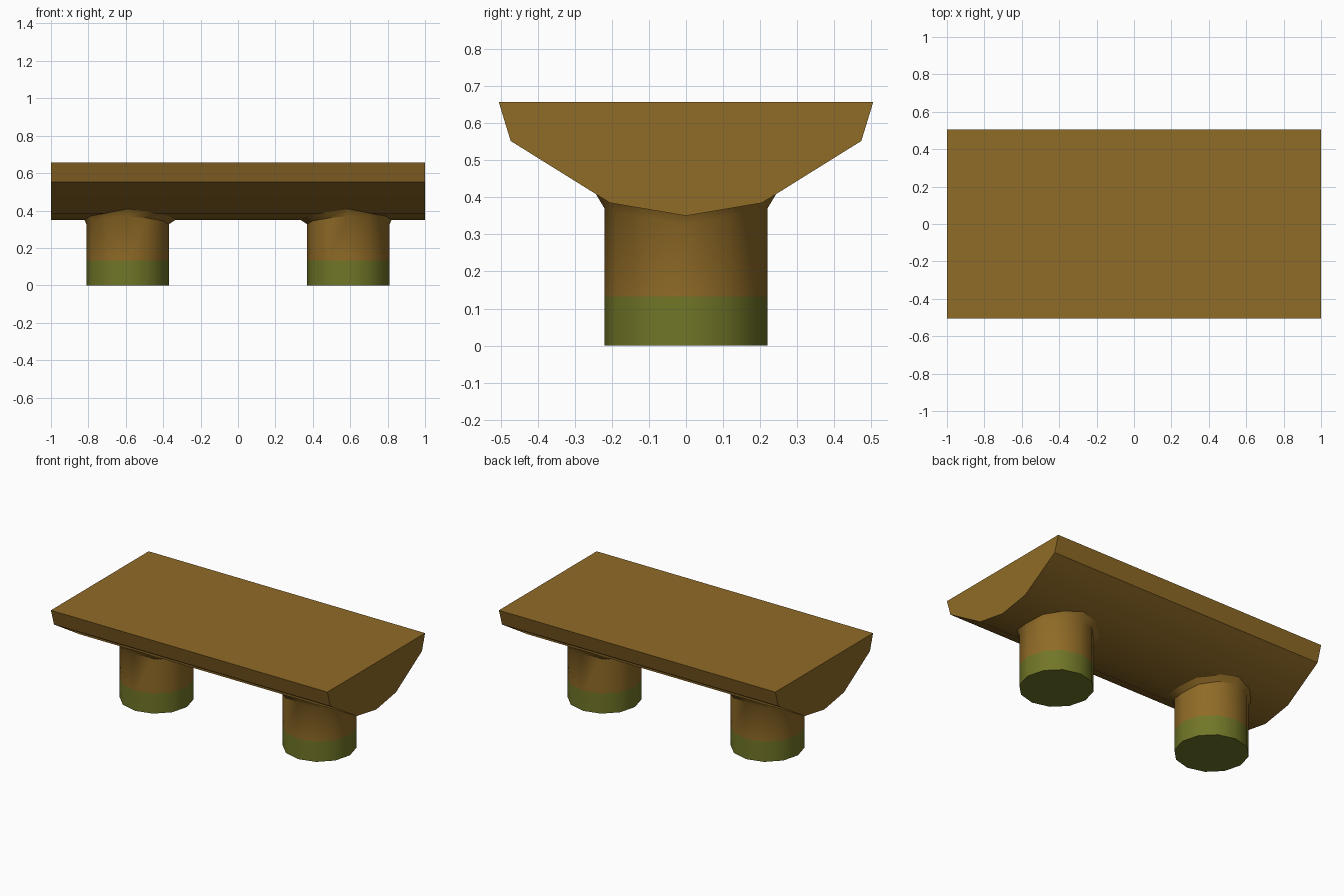
import bpy, bmesh, math

if "Cube" in bpy.data.objects:
    bpy.data.objects.remove(bpy.data.objects["Cube"])


def material(name, rgb):
    m = bpy.data.materials.new(name)
    m.diffuse_color = (*rgb, 1.0)
    m.use_nodes = True
    m.node_tree.nodes["Principled BSDF"].inputs["Base Color"].default_value = m.diffuse_color
    return m


wood = material("brown wood", (0.28, 0.147, 0.02))
moss = material("moss green", (0.165, 0.18, 0.02))


def finish(bm, name, mats):
    bmesh.ops.recalc_face_normals(bm, faces=bm.faces)
    me = bpy.data.meshes.new(name)
    bm.to_mesh(me)
    bm.free()
    ob = bpy.data.objects.new(name, me)
    bpy.context.collection.objects.link(ob)
    for m in mats:
        me.materials.append(m)
    bpy.ops.object.select_all(action='DESELECT')
    ob.select_set(True)
    bpy.context.view_layer.objects.active = ob
    bpy.ops.object.shade_smooth_by_angle(angle=math.radians(35))
    return ob


# Half-log seat: profile swept along x
half = [(0.205, 0.385), (0.473, 0.552), (0.505, 0.657)]
profile = [(-y, z) for y, z in reversed(half)] + [(0, 0.35)] + half
bm = bmesh.new()
end = bm.faces.new([bm.verts.new((-1, y, z)) for y, z in profile])
ext = bmesh.ops.extrude_face_region(bm, geom=[end], use_keep_orig=True)
new = [v for v in ext["geom"] if isinstance(v, bmesh.types.BMVert)]
bmesh.ops.translate(bm, verts=new, vec=(2, 0, 0))
finish(bm, "log_seat", [wood])


def underside(y):
    """Height of the log's underside at y."""
    y = abs(y)
    return 0.35 + 0.171 * y if y < 0.205 else 0.385 + 0.623 * (y - 0.205)


# Round legs: mossy foot, flared where they meet the log
def leg(name, cx):
    n, r = 12, 0.22
    inward = -math.copysign(1, cx)
    bm = bmesh.new()
    rings = []
    for level in range(4):
        ring = []
        for i in range(n):
            a = 2 * math.pi * i / n
            c, s = math.cos(a), math.sin(a)
            rad = r
            if level == 3:
                rad = 0.247 + 0.014 * c * inward
            z = (0, 0.132, underside(r * s) - 0.024, underside(rad * s) + 0.004)[level]
            ring.append(bm.verts.new((cx + rad * c, rad * s, z)))
        rings.append(ring)
    bottom = bm.faces.new(rings[0])
    bottom.material_index = 1
    for level in range(3):
        for i in range(n):
            j = (i + 1) % n
            f = bm.faces.new((rings[level][i], rings[level][j],
                              rings[level + 1][j], rings[level + 1][i]))
            f.material_index = 1 if level == 0 else 0
    # closed inside the log
    top = bm.verts.new((cx, 0, 0.42))
    for i in range(n):
        bm.faces.new((rings[3][i], rings[3][(i + 1) % n], top))
    finish(bm, name, [wood, moss])


leg("left_leg", -0.59)
leg("right_leg", 0.59)
